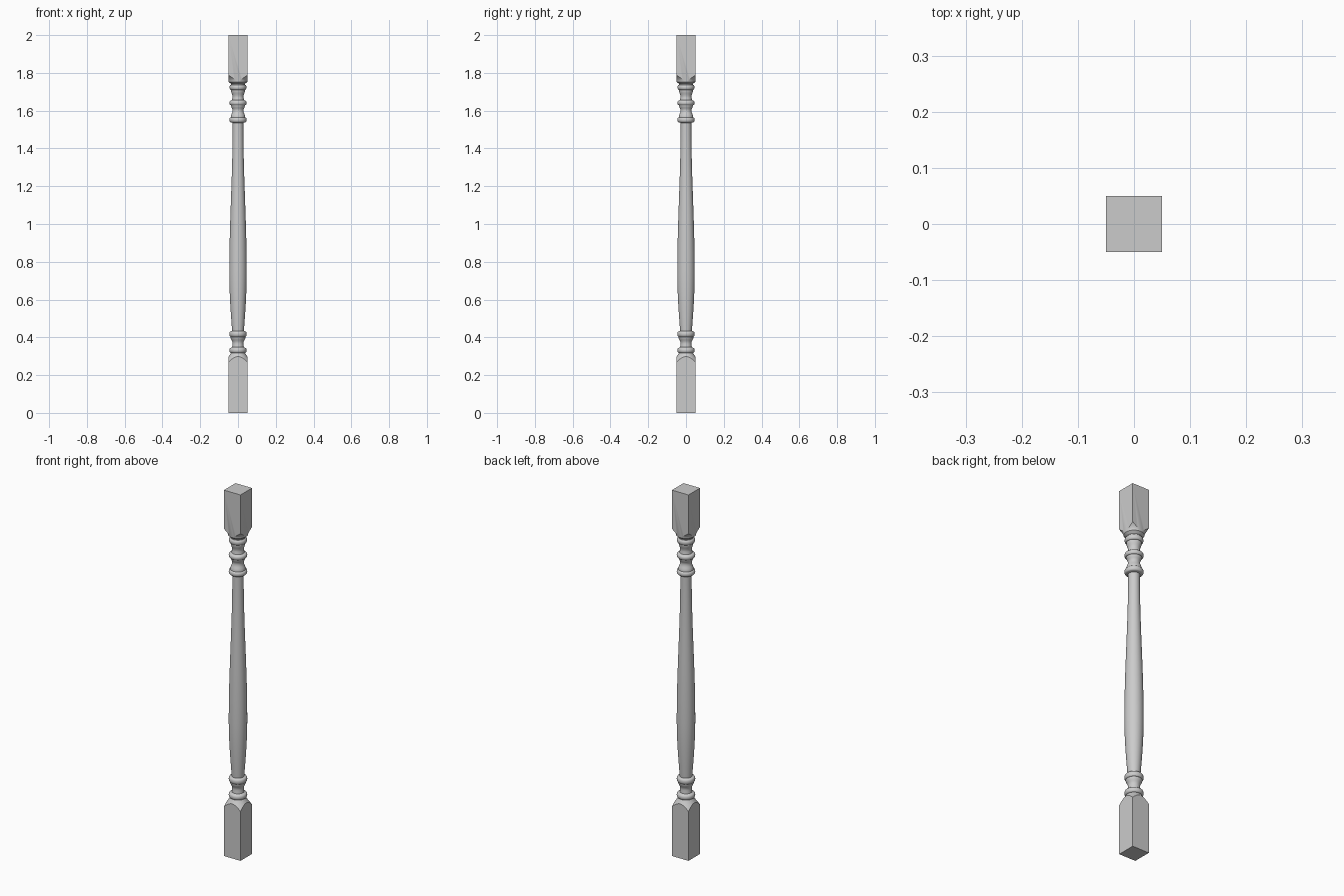
import bpy, bmesh, math

if "Cube" in bpy.data.objects:
    bpy.data.objects.remove(bpy.data.objects["Cube"])

HALF = 0.05
SIDES = 48


def bead(z0, z1, r_edge, r_max, n=8):
    """Half-round ring between two heights."""
    return [(r_edge + (r_max - r_edge) * math.sin(math.pi * i / n),
             (z0 + z1) / 2 - (z1 - z0) / 2 * math.cos(math.pi * i / n))
            for i in range(n + 1)]


def ease(r0, z0, r1, z1, n=10):
    """Smooth S-shaped run between two radii."""
    return [(r0 + (r1 - r0) * (1 - math.cos(math.pi * i / n)) / 2,
             z0 + (z1 - z0) * i / n) for i in range(n + 1)]


def swell(r0, z0, r1, z1, n=10):
    """Bulging run, steep at the start and level at the end."""
    return [(r0 + (r1 - r0) * math.sin(math.pi / 2 * i / n),
             z0 + (z1 - z0) * i / n) for i in range(n + 1)]


# Turned profile, bottom to top; the ends are wider than the square stock
profile = [(0.08, -0.02), (0.08, 0.257), (HALF, 0.298), (0.038, 0.315)]
profile += bead(0.317, 0.345, 0.037, 0.046)
profile += [(0.031, 0.348), (0.029, 0.365)]
profile += ease(0.029, 0.37, 0.040, 0.403, 6)
profile += bead(0.404, 0.432, 0.039, 0.046)
# Long swelling shaft
profile += swell(0.031, 0.434, 0.046, 0.74)
profile += ease(0.046, 0.74, 0.028, 1.536, 16)[1:]
# Upper rings and coves
profile += bead(1.538, 1.564, 0.038, 0.046)
profile += ease(0.038, 1.566, 0.029, 1.60, 6)
profile += ease(0.029, 1.603, 0.037, 1.627, 5)
profile += bead(1.629, 1.653, 0.038, 0.046)
profile += [(0.032, 1.656), (0.029, 1.672)]
profile += ease(0.029, 1.674, 0.037, 1.708, 6)
profile += bead(1.710, 1.737, 0.037, 0.045)
profile += [(0.037, 1.742)]
# Flare that cuts V-shaped shoulders into the top block
for i in range(9):
    x = 0.062 * i / 8
    profile.append((math.hypot(HALF, x), 1.753 + 0.7 * x))
profile.append((0.08, 2.02))


def lathe(name, points):
    bm = bmesh.new()
    rings = [[bm.verts.new((r * math.cos(2 * math.pi * k / SIDES),
                            r * math.sin(2 * math.pi * k / SIDES), z))
              for k in range(SIDES)] for r, z in points]
    for a, b in zip(rings, rings[1:]):
        for k in range(SIDES):
            j = (k + 1) % SIDES
            bm.faces.new((a[k], a[j], b[j], b[k]))
    bm.faces.new(rings[0][::-1])
    bm.faces.new(rings[-1])
    bmesh.ops.recalc_face_normals(bm, faces=bm.faces)
    mesh = bpy.data.meshes.new(name)
    bm.to_mesh(mesh)
    bm.free()
    ob = bpy.data.objects.new(name, mesh)
    bpy.context.collection.objects.link(ob)
    return ob


# Square stock trimmed to the turned shape
turning = lathe("turning_cutter", profile)
turning.hide_render = True
bpy.ops.mesh.primitive_cube_add(size=1, location=(0, 0, 1))
post = bpy.context.object
post.name = "turned_post"
post.scale = (2 * HALF, 2 * HALF, 2)
bpy.ops.object.transform_apply(location=True, scale=True)
mod = post.modifiers.new("turn", "BOOLEAN")
mod.operation = "INTERSECT"
mod.solver = "EXACT"
mod.object = turning
bpy.ops.object.modifier_apply(modifier=mod.name)
bpy.data.objects.remove(turning)
bpy.ops.object.shade_smooth_by_angle(angle=math.radians(35))
